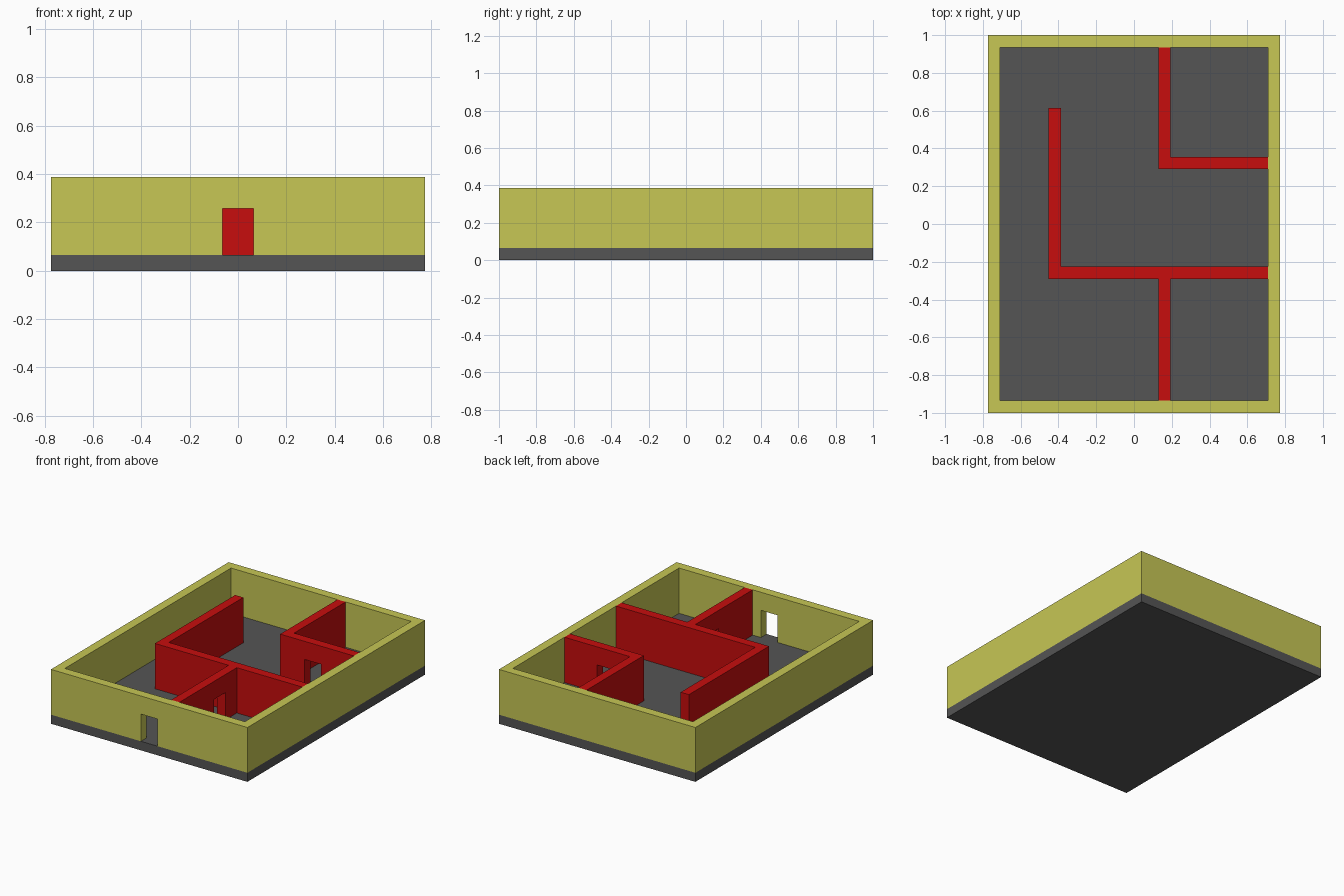
import bpy
import bmesh

if "Cube" in bpy.data.objects:
    bpy.data.objects.remove(bpy.data.objects["Cube"], do_unlink=True)

U = 2 / 31                       # one wall thickness
FLOOR, TOP, DOOR_TOP = 1, 6, 4   # heights in wall thicknesses


def material(name, rgb):
    m = bpy.data.materials.new(name)
    m.use_nodes = True
    colour = (*rgb, 1)
    m.diffuse_color = colour
    m.node_tree.nodes["Principled BSDF"].inputs["Base Color"].default_value = colour
    return m


def extrude_plan(name, plan, z0, z1, mat=None):
    """Raise a counter-clockwise floor plan from z0 to z1."""
    bm = bmesh.new()
    base = bm.faces.new([bm.verts.new((x * U, y * U, z0 * U)) for x, y in plan])
    raised = bmesh.ops.extrude_face_region(bm, geom=[base])["geom"]
    top = [v for v in raised if isinstance(v, bmesh.types.BMVert)]
    bmesh.ops.translate(bm, verts=top, vec=(0, 0, (z1 - z0) * U))
    bmesh.ops.recalc_face_normals(bm, faces=bm.faces)
    mesh = bpy.data.meshes.new(name)
    bm.to_mesh(mesh)
    bm.free()
    ob = bpy.data.objects.new(name, mesh)
    bpy.context.collection.objects.link(ob)
    if mat:
        mesh.materials.append(mat)
    return ob


def rect(x0, y0, x1, y1):
    return [(x0, y0), (x1, y0), (x1, y1), (x0, y1)]


def cut(ob, plan, top):
    """Cut an opening out of a wall, from below the floor up to top."""
    cutter = extrude_plan("opening_cutter", plan, FLOOR - 0.5, top)
    cutter.hide_render = True
    mod = ob.modifiers.new("Opening", "BOOLEAN")
    mod.operation = "DIFFERENCE"
    mod.solver = "EXACT"
    mod.object = cutter
    bpy.context.view_layer.objects.active = ob
    bpy.ops.object.modifier_apply(modifier=mod.name)
    bpy.data.objects.remove(cutter, do_unlink=True)


grey = material("floor grey", (0.09, 0.09, 0.09))
yellow = material("wall yellow", (0.57, 0.57, 0.09))
red = material("partition red", (0.57, 0.004, 0.004))

# Floor slab
extrude_plan("floor_slab", rect(-12, -15.5, 12, 15.5), 0, FLOOR, grey)

# Outer walls with the front doorway
outer = extrude_plan("outer_walls", rect(-12, -15.5, 12, 15.5), FLOOR, TOP, yellow)
cut(outer, rect(-11, -14.5, 11, 14.5), TOP + 1)
cut(outer, rect(-1, -16, 1, -14), DOOR_TOP)

# Main partition: long wall, return wall and front divider with a doorway
main = extrude_plan("main_partition", [
    (-7, -4.5), (2, -4.5), (2, -14.5), (3, -14.5), (3, -4.5),
    (11, -4.5), (11, -3.5), (-6, -3.5), (-6, 9.5), (-7, 9.5)], FLOOR, TOP, red)
cut(main, rect(1.5, -8.5, 3.5, -6.5), DOOR_TOP)

# Back corner room partition with a doorway
corner = extrude_plan("corner_room_partition", [
    (2, 4.5), (11, 4.5), (11, 5.5), (3, 5.5), (3, 14.5), (2, 14.5)], FLOOR, TOP, red)
cut(corner, rect(5, 4, 7, 6), DOOR_TOP)
